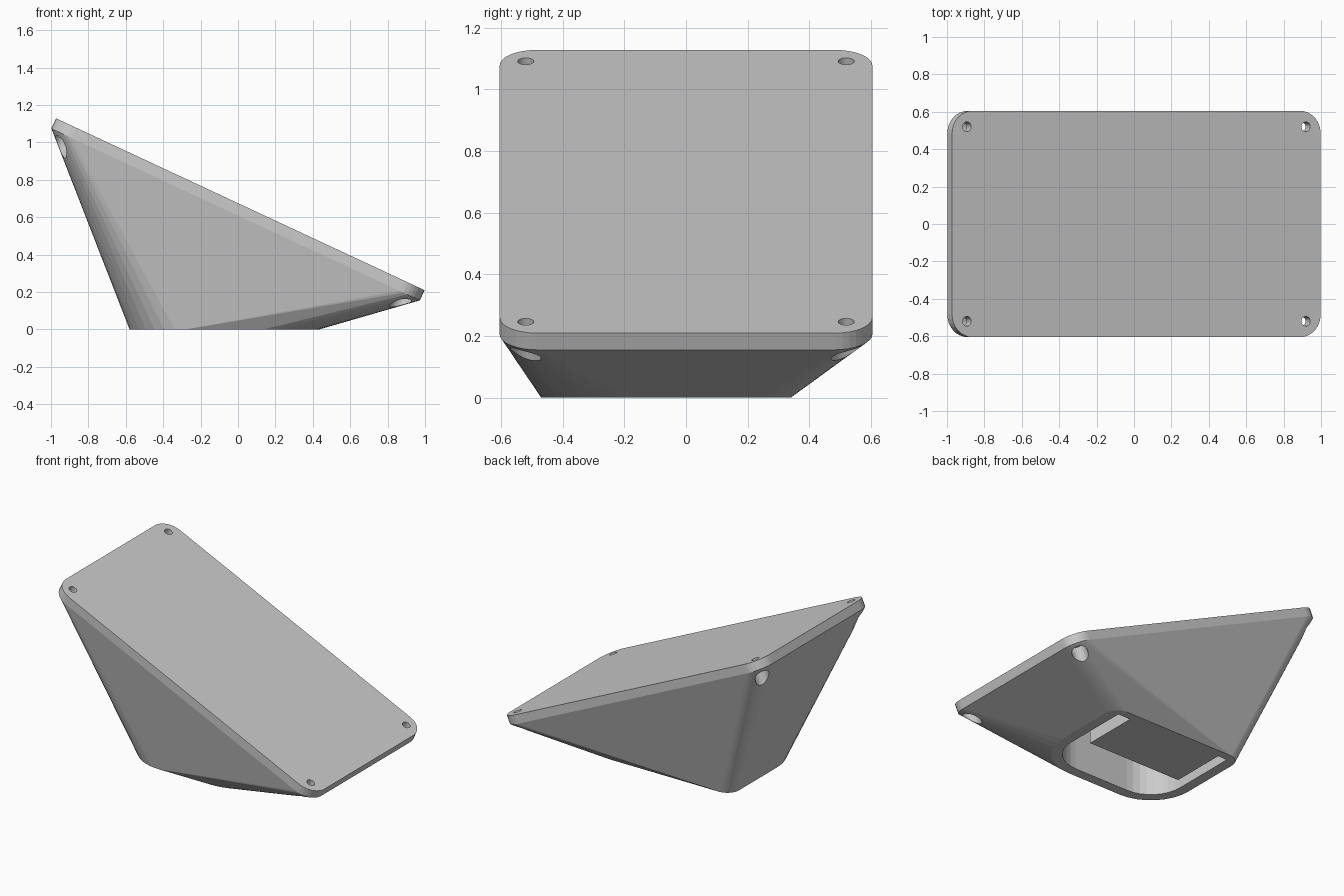
import bpy, bmesh
from math import sin, cos, pi, radians
from mathutils import Vector, Matrix

if "Cube" in bpy.data.objects:
    bpy.data.objects.remove(bpy.data.objects["Cube"])

TILT = radians(25)
THICK = 0.06
# plate frame: origin at the centre of the sloping top face, local z = its normal
FRAME = Matrix.Translation((0.0125, 0, 0.669)) @ Matrix.Rotation(TILT, 4, 'Y')


def arc(cx, cy, r, start, n=8):
    """Quarter circle, counter-clockwise from the start angle in degrees."""
    return [(cx + r * cos(radians(start) + pi / 2 * i / n),
             cy + r * sin(radians(start) + pi / 2 * i / n)) for i in range(n + 1)]


def rounded(x0, x1, y0, y1, front_r, back_r):
    """Rectangle outline with separate front and back corner radii."""
    return (arc(x0 + front_r, y0 + front_r, front_r, 180)
            + arc(x1 - front_r, y0 + front_r, front_r, 270)
            + arc(x1 - back_r, y1 - back_r, back_r, 0)
            + arc(x0 + back_r, y1 - back_r, back_r, 90))


def finish(bm, name):
    bmesh.ops.recalc_face_normals(bm, faces=bm.faces)
    mesh = bpy.data.meshes.new(name)
    bm.to_mesh(mesh)
    bm.free()
    ob = bpy.data.objects.new(name, mesh)
    bpy.context.collection.objects.link(ob)
    return ob


def cut(target, cutter):
    """Subtract the cutter and discard it."""
    mod = target.modifiers.new("cut", 'BOOLEAN')
    mod.operation = 'DIFFERENCE'
    mod.solver = 'EXACT'
    mod.object = cutter
    cutter.hide_render = True
    bpy.context.view_layer.objects.active = target
    bpy.ops.object.modifier_apply(modifier=mod.name)
    bpy.data.objects.remove(cutter)


# wedge body: hull from the tilted plate down to the offset base
bm = bmesh.new()
for x, y in rounded(-1.087, 1.087, -0.605, 0.605, 0.12, 0.12):
    for z in (0, -THICK):
        bm.verts.new(FRAME @ Vector((x, y, z)))
for x, y in rounded(-0.58, 0.435, -0.47, 0.34, 0.30, 0.09):
    bm.verts.new((x, y, 0))
bmesh.ops.convex_hull(bm, input=bm.verts[:])
bmesh.ops.dissolve_limit(bm, angle_limit=radians(0.5), verts=bm.verts[:], edges=bm.edges[:])
body = finish(bm, "wedge_body")

# underside cavity: U-shaped channel around a block, ceiling parallel to the plate
outline = (arc(-0.28, -0.17, 0.23, 180) + arc(0.135, -0.17, 0.23, 270)
           + [(0.365, 0.285), (0.27, 0.285), (0.27, -0.10),
              (-0.44, -0.10), (-0.44, 0.285), (-0.51, 0.285)])
bm = bmesh.new()
low = [bm.verts.new((x, y, -0.1)) for x, y in outline]
high = [bm.verts.new((x, y, 0.545 - 0.466 * x)) for x, y in outline]
bm.faces.new(low)
bm.faces.new(high)
for i in range(len(low)):
    j = (i + 1) % len(low)
    bm.faces.new((low[i], low[j], high[j], high[i]))
cut(body, finish(bm, "cavity_cutter"))

# screw holes with wide head clearances below the plate
for sx in (-1, 1):
    for sy in (-1, 1):
        for r, top, bottom in ((0.05, -THICK, -0.5), (0.026, 0.1, -0.2)):
            bm = bmesh.new()
            place = FRAME @ Matrix.Translation((sx * 1.0, sy * 0.52, (top + bottom) / 2))
            bmesh.ops.create_cone(bm, cap_ends=True, segments=24, radius1=r, radius2=r,
                                  depth=top - bottom, matrix=place)
            cut(body, finish(bm, "screw_cutter"))
